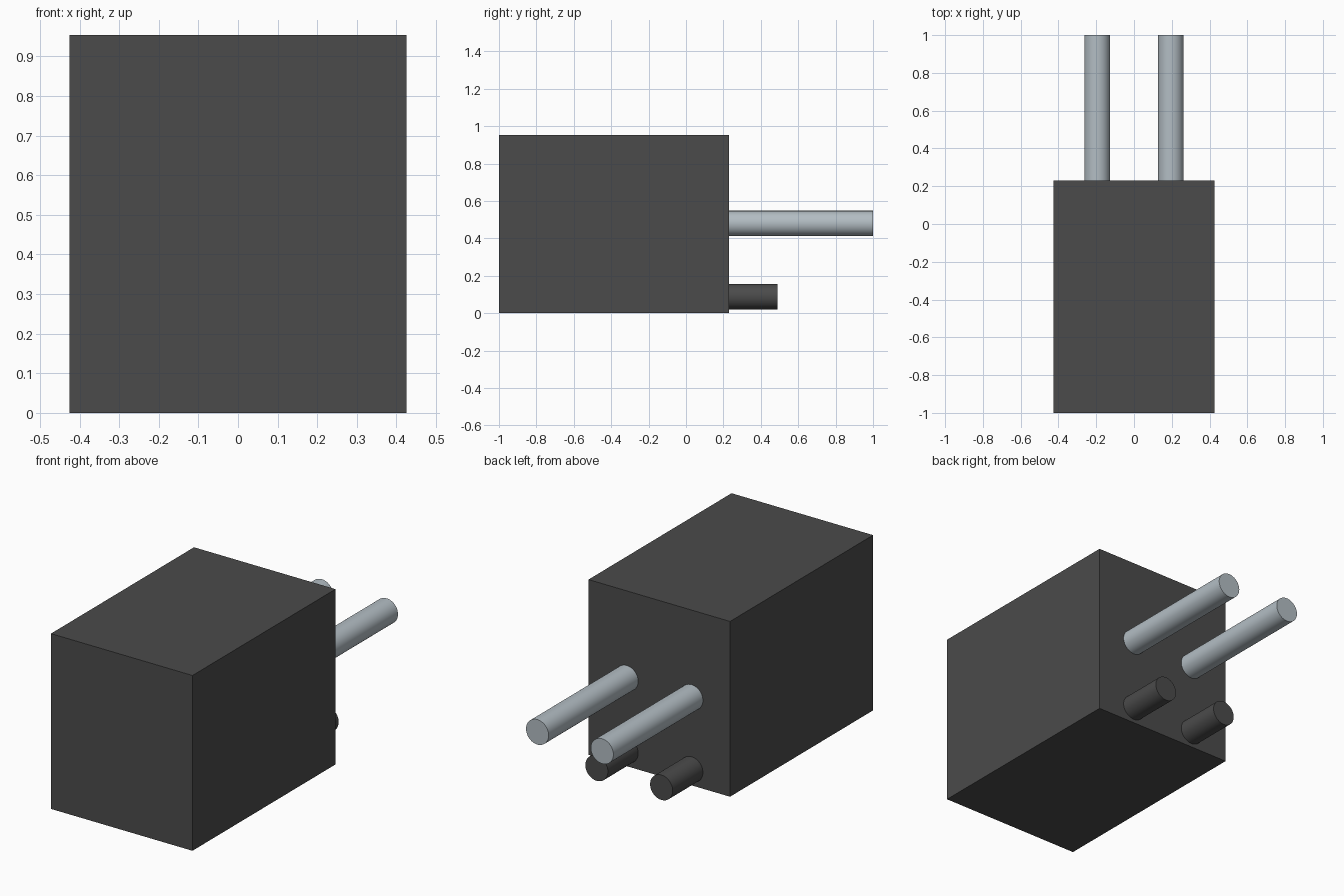
import bpy
import math

cube = bpy.data.objects.get("Cube")
if cube:
    bpy.data.objects.remove(cube, do_unlink=True)


def material(name, rgb):
    mat = bpy.data.materials.new(name)
    mat.use_nodes = True
    colour = (*rgb, 1.0)
    mat.diffuse_color = colour
    mat.node_tree.nodes["Principled BSDF"].inputs["Base Color"].default_value = colour
    return mat


dark_plastic = material("dark_plastic", (0.07, 0.07, 0.07))
steel = material("steel", (0.45, 0.51, 0.55))

BACK = 0.23      # rear face of the housing
RADIUS = 0.068   # shared by pins and pegs


def rod(name, x, z, end, mat):
    """Round rod running from the rear face of the housing to y = end."""
    bpy.ops.mesh.primitive_cylinder_add(
        vertices=48, radius=RADIUS, depth=end - BACK,
        location=(x, (BACK + end) / 2, z), rotation=(math.pi / 2, 0, 0))
    obj = bpy.context.object
    obj.name = name
    obj.data.materials.append(mat)
    bpy.ops.object.shade_smooth_by_angle(angle=math.radians(30))


# Housing block
bpy.ops.mesh.primitive_cube_add(size=1, location=(0, (BACK - 1) / 2, 0.477))
housing = bpy.context.object
housing.name = "housing"
housing.dimensions = (0.852, BACK + 1, 0.954)
bpy.ops.object.transform_apply(location=False, rotation=False, scale=True)
housing.data.materials.append(dark_plastic)

# Long metal pins with short locating pegs below them
for side, x in (("left", 0.195), ("right", -0.195)):
    rod(f"{side}_pin", x, 0.48, 1.0, steel)
    rod(f"{side}_peg", x, 0.088, 0.49, dark_plastic)
